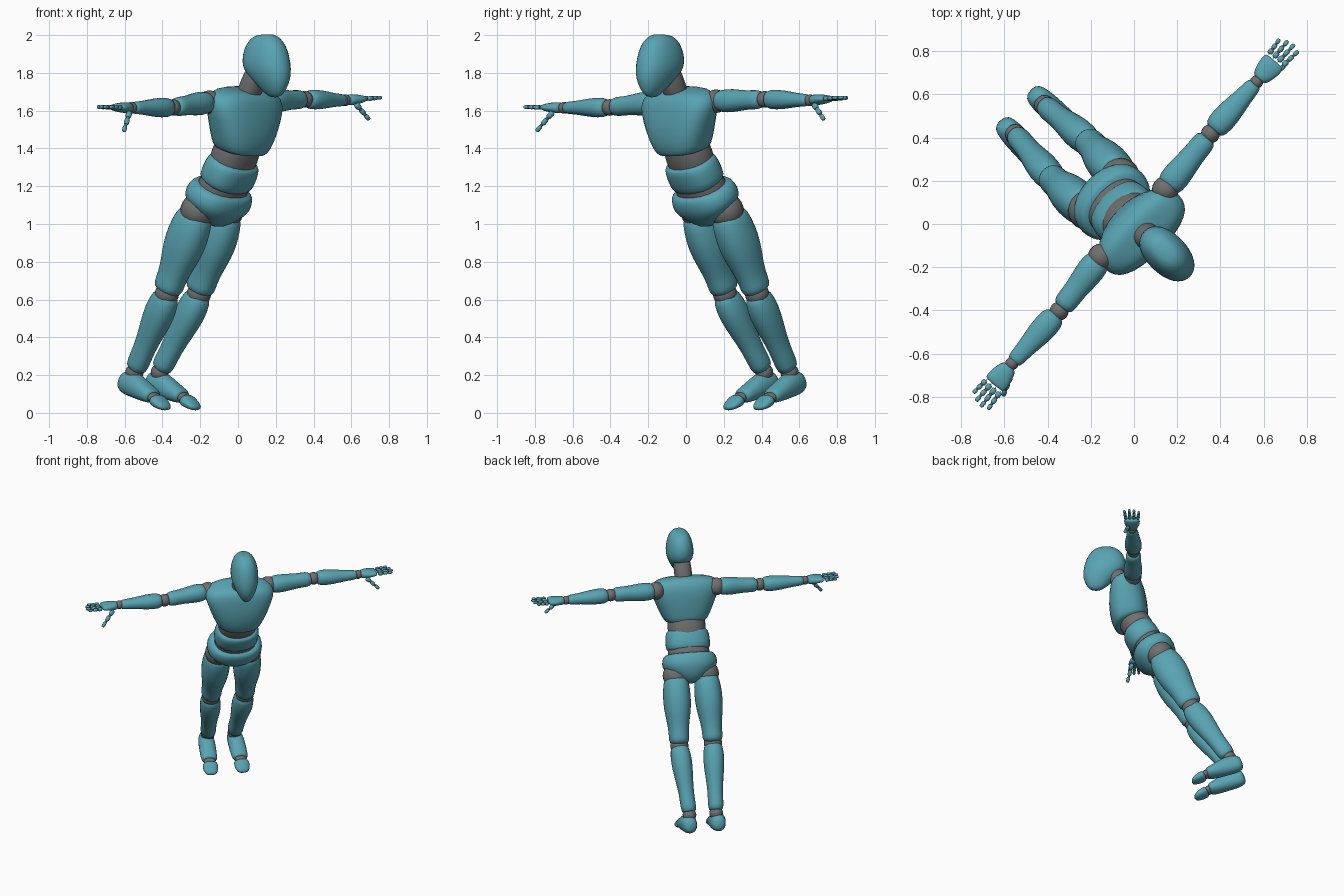
import bpy
import bmesh
from math import cos, sin, pi, sqrt
from mathutils import Vector as V

start_cube = bpy.data.objects.get("Cube")
if start_cube:
    bpy.data.objects.remove(start_cube)

FORWARD, UP = V((0, 1, 0)), V((0, 0, 1))


def make_material(name, rgb):
    material = bpy.data.materials.new(name)
    material.use_nodes = True
    colour = (*rgb, 1)
    material.diffuse_color = colour
    shader = material.node_tree.nodes["Principled BSDF"]
    shader.inputs["Base Color"].default_value = colour
    shader.inputs["Roughness"].default_value = 0.6
    return material


teal = make_material("teal shell", (0.1, 0.37, 0.45))
grey = make_material("grey joint", (0.16, 0.16, 0.16))


def to_world(point):
    # body frame (left, forward, up) turned to the diagonal facing
    left, forward, up = point
    return V(((left + forward) / sqrt(2), (left - forward) / sqrt(2), up))


def finish(name, bm, material, levels):
    bmesh.ops.recalc_face_normals(bm, faces=bm.faces)
    for face in bm.faces:
        face.smooth = True
    mesh = bpy.data.meshes.new(name)
    bm.to_mesh(mesh)
    bm.free()
    mesh.materials.append(material)
    obj = bpy.data.objects.new(name, mesh)
    bpy.context.collection.objects.link(obj)
    if levels:
        obj.modifiers.new("Rounding", "SUBSURF").levels = levels
        obj.modifiers["Rounding"].render_levels = levels
    return obj


def loft(name, head, tail, rows, material=teal, hint=FORWARD, sides=16, power=2.2):
    """Skin rings along head-tail; row = (position, side radius, hint radius[, hint offset])."""
    head, tail = V(head), V(tail)
    axis = (tail - head).normalized()
    b_axis = (hint - axis * hint.dot(axis)).normalized()
    a_axis = axis.cross(b_axis)
    bm = bmesh.new()
    rings = []
    for t, ra, rb, *offset in rows:
        centre = head.lerp(tail, t) + b_axis * (offset[0] if offset else 0)
        ring = []
        for i in range(sides):
            c, s = cos(2 * pi * i / sides), sin(2 * pi * i / sides)
            a = ra * abs(c) ** (2 / power) * (1 if c > 0 else -1)
            b = rb * abs(s) ** (2 / power) * (1 if s > 0 else -1)
            ring.append(bm.verts.new(to_world(centre + a_axis * a + b_axis * b)))
        rings.append(ring)
    for low, high in zip(rings, rings[1:]):
        for i in range(sides):
            j = (i + 1) % sides
            bm.faces.new((low[i], low[j], high[j], high[i]))
    bm.faces.new(rings[0])
    bm.faces.new(rings[-1])
    return finish(name, bm, material, 1)


def ball(name, centre, radius):
    bm = bmesh.new()
    bmesh.ops.create_uvsphere(bm, u_segments=20, v_segments=12, radius=radius)
    bmesh.ops.translate(bm, verts=bm.verts, vec=to_world(V(centre)))
    return finish(name, bm, grey, 0)


def barrel(name, head, tail, ra, rb):
    rows = [(0, ra * .85, rb * .85), (.25, ra, rb), (.75, ra, rb), (1, ra * .85, rb * .85)]
    return loft(name, head, tail, rows, grey)


# Head and neck
loft("head", (.01, .19, 2.005), (.01, .21, 1.665),
     [(0, .03, .045), (.05, .06, .09), (.2, .087, .133), (.4, .098, .15), (.55, .096, .148, .01),
      (.72, .078, .115, .04), (.88, .05, .075, .055), (1, .02, .035, .06)])
barrel("neck", (0, .05, 1.64), (.01, .15, 1.83), .064, .064)

# Torso
loft("chest", (0, .07, 1.715), (0, -.03, 1.4),
     [(0, .1, .06), (.05, .21, .1), (.2, .26, .125), (.45, .228, .14, .02),
      (.75, .19, .14, .04), (.97, .152, .125, .045), (1, .135, .11, .045)], power=2.6)
barrel("upper_waist", (0, .03, 1.47), (0, -.08, 1.25), .138, .112)
loft("abdomen", (0, -.02, 1.34), (0, -.1, 1.21),
     [(0, .135, .105), (.08, .15, .118), (.45, .162, .126), (.92, .158, .122), (1, .142, .11)], power=2.4)
barrel("lower_waist", (0, -.06, 1.28), (0, -.17, 1.1), .152, .118)
loft("pelvis", (0, -.11, 1.2), (0, -.22, 1.01),
     [(0, .165, .13), (.08, .185, .145), (.3, .203, .157), (.52, .19, .15),
      (.8, .11, .115), (1, .045, .07)], power=2.3)

# Legs
for side, label in ((1, "left"), (-1, "right")):
    def at(left, forward, up):
        return V((side * left, forward, up))

    ball(label + "_hip", at(.105, -.195, 1.07), .094)
    loft(label + "_thigh", at(.108, -.2, 1.07), at(.12, -.41, .65),
         [(0, .07, .085), (.08, .09, .108), (.3, .1, .122), (.5, .096, .116), (.7, .078, .094),
          (.86, .07, .084), (.96, .074, .086), (1.03, .058, .068)])
    ball(label + "_knee", at(.12, -.412, .63), .064)
    loft(label + "_shin", at(.12, -.415, .62), at(.095, -.675, .225),
         [(-.05, .05, .055), (.03, .068, .078), (.22, .077, .09), (.45, .066, .076),
          (.7, .052, .06), (.93, .057, .063), (1, .046, .05)])
    ball(label + "_ankle", at(.095, -.68, .215), .048)
    loft(label + "_foot", at(.1, -.77, .175), at(.11, -.52, .085),
         [(0, .035, .04), (.12, .055, .065), (.4, .06, .07, .01), (.75, .06, .05), (.96, .057, .04),
          (1, .045, .03)], hint=UP)
    loft(label + "_toe_joint", at(.11, -.55, .1), at(.112, -.48, .06),
         [(0, .046, .03), (1, .046, .03)], grey, UP)
    loft(label + "_toes", at(.11, -.505, .073), at(.115, -.415, .02),
         [(0, .045, .028), (.1, .056, .036), (.55, .055, .028), (1, .035, .013)], hint=UP)


def digit(name, base, tip, radius):
    # grey core carrying three shell segments
    loft(name + "_core", base, tip, [(-.1, radius * .7, radius * .7), (.9, radius * .6, radius * .6)],
         grey, sides=8)
    for k in range(3):
        head, tail = base.lerp(tip, k / 3 + .03), base.lerp(tip, (k + 1) / 3 - .02)
        r = radius * (1 - k * .12)
        loft(f"{name}_segment_{k + 1}", head, tail,
             [(0, r * .75, r * .75), (.15, r, r), (.8, r, r), (1, r * .7, r * .7)], sides=8)


# Arms: shoulder, elbow, wrist, fingertip and thumb tip of each side
arms = {
    "left": ((.215, -.01, 1.65), (.545, -.045, 1.66), (.865, -.064, 1.655),
             (1.115, -.08, 1.67), (1.01, -.025, 1.55)),
    "right": ((-.215, 0, 1.645), (-.53, .04, 1.617), (-.855, .057, 1.615),
              (-1.105, .08, 1.62), (-.99, .134, 1.487)),
}
for label, points in arms.items():
    shoulder, elbow, wrist, tip, thumb_tip = map(V, points)
    ball(label + "_shoulder", shoulder, .062)
    loft(label + "_upper_arm", shoulder, elbow,
         [(.03, .045, .05), (.12, .062, .068), (.35, .064, .066), (.62, .05, .053),
          (.85, .054, .056), (.95, .042, .044)])
    ball(label + "_elbow", elbow, .044)
    loft(label + "_forearm", elbow, wrist,
         [(.05, .04, .042), (.14, .054, .06), (.38, .053, .062), (.72, .036, .043),
          (.92, .034, .04), (.98, .026, .03)])
    ball(label + "_wrist", wrist, .031)

    # Hand
    reach = (tip - wrist).normalized()
    across = (FORWARD - reach * reach.dot(FORWARD)).normalized()
    loft(label + "_palm", wrist + reach * .015, wrist + reach * .13,
         [(0, .024, .03), (.12, .03, .042), (.55, .028, .056), (.92, .02, .057), (1, .014, .048)])
    for k, length in enumerate((.222, .243, .25, .238)):
        spread = k - 1.5
        base = wrist + reach * .135 + across * spread * .028
        end = wrist + reach * length + across * spread * .034
        digit(f"{label}_finger_{k + 1}", base, end, .0145)
    thumb_base = wrist + reach * .05 + across * .03 - UP * .02
    digit(label + "_thumb", thumb_base, thumb_tip, .0175)
